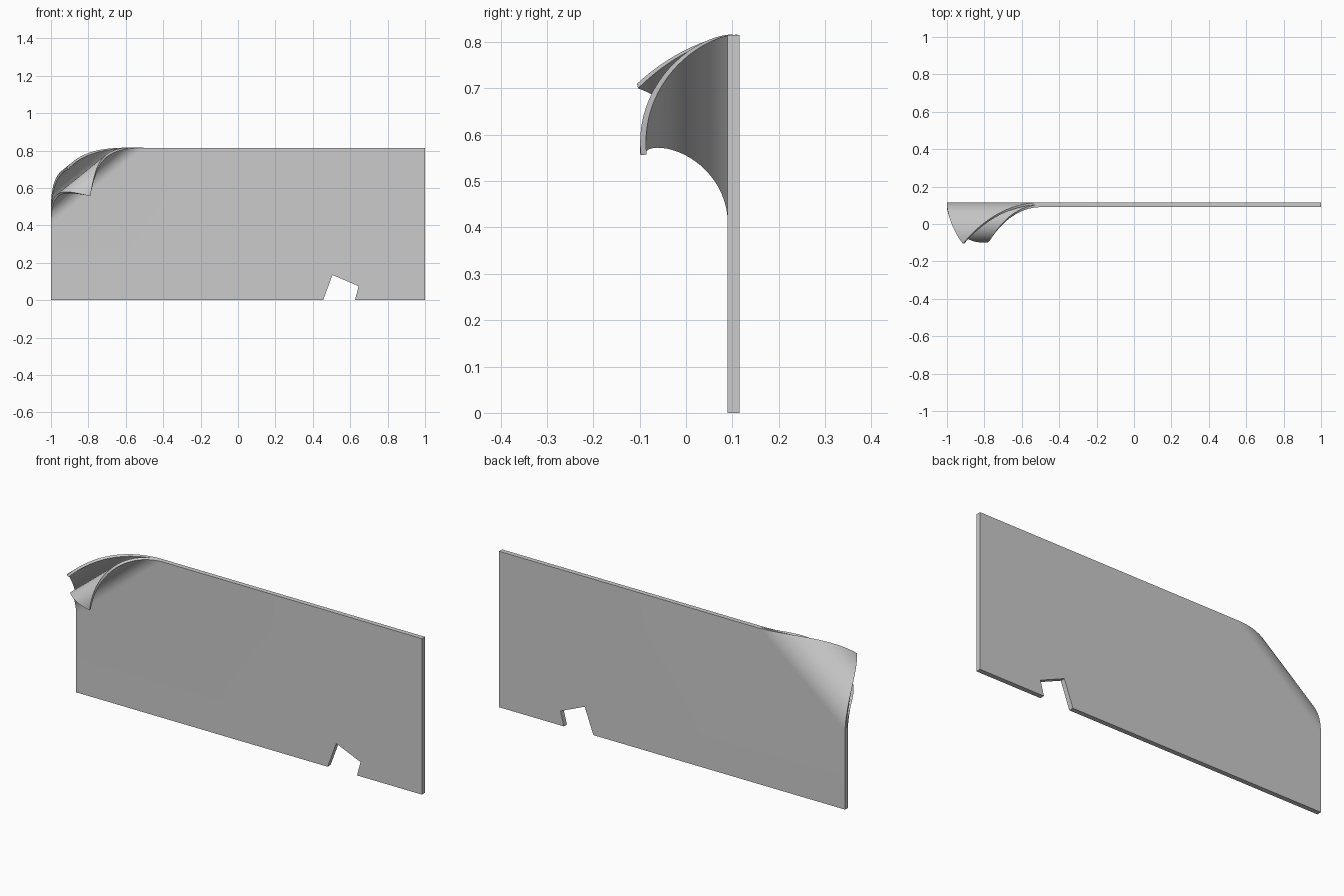
import bpy, bmesh, math
from mathutils import Vector

if "Cube" in bpy.data.objects:
    bpy.data.objects.remove(bpy.data.objects["Cube"])

# Flat outline of the board (x, z) with the notch in its lower edge
H = 0.815
OUTLINE = [(-1, 0), (0.455, 0), (0.505, 0.135), (0.645, 0.075), (0.625, 0),
           (1, 0), (1, H), (-1, H)]

# Fold line across the upper left corner; n points towards the corner
A, B = Vector((-0.5, 0, H)), Vector((-1, 0, 0.41))
along = (B - A).normalized()
n = Vector((along.z, 0, -along.x))
if n.x > 0:
    n = -n
REACH = (Vector((-1, 0, H)) - A).dot(n)
STEPS = 24

FRONT, MID, BACK = 0.09, 0.1025, 0.115


def curl(p, y, y_mid, radius):
    """Roll a point of the flat outline forward around the fold line."""
    t = (p - A).dot(n)
    if t <= 1e-6:
        return Vector((p.x, y, p.z))
    a = t / radius
    r = radius + (y - y_mid)
    q = p - n * t + n * (r * math.sin(a))
    q.y = y_mid - radius + r * math.cos(a)
    return q


# Outline face sliced into strips parallel to the fold
flat = bmesh.new()
flat.faces.new([flat.verts.new((x, 0, z)) for x, z in OUTLINE])
for i in range(STEPS):
    bmesh.ops.bisect_plane(flat, geom=flat.verts[:] + flat.edges[:] + flat.faces[:],
                           dist=1e-6, plane_co=A + n * (REACH * i / STEPS), plane_no=n)

# Two thin layers: the front one curls tightly, the back one loosely
bm = bmesh.new()
for y0, y1, radius, outer in ((FRONT, MID, 0.0945, FRONT), (MID, BACK, 0.177, BACK)):
    y_mid = (y0 + y1) / 2

    def add(points):
        bm.faces.new([bm.verts.new(curl(p, y, y_mid, radius)) for p, y in points])

    for f in flat.faces:
        peeled = max((v.co - A).dot(n) for v in f.verts) > 1e-4
        for y in (y0, y1):
            if peeled or y == outer:
                add([(v.co, y) for v in f.verts])
    for e in flat.edges:
        if e.is_boundary:
            p, q = (v.co for v in e.verts)
            add([(p, y0), (q, y0), (q, y1), (p, y1)])
flat.free()

bmesh.ops.remove_doubles(bm, verts=bm.verts[:], dist=1e-5)
bmesh.ops.recalc_face_normals(bm, faces=bm.faces[:])
mesh = bpy.data.meshes.new("peeling_board")
bm.to_mesh(mesh)
bm.free()
board = bpy.data.objects.new("peeling_board", mesh)
bpy.context.collection.objects.link(board)
bpy.context.view_layer.objects.active = board
board.select_set(True)
bpy.ops.object.shade_smooth_by_angle(angle=math.radians(30))
